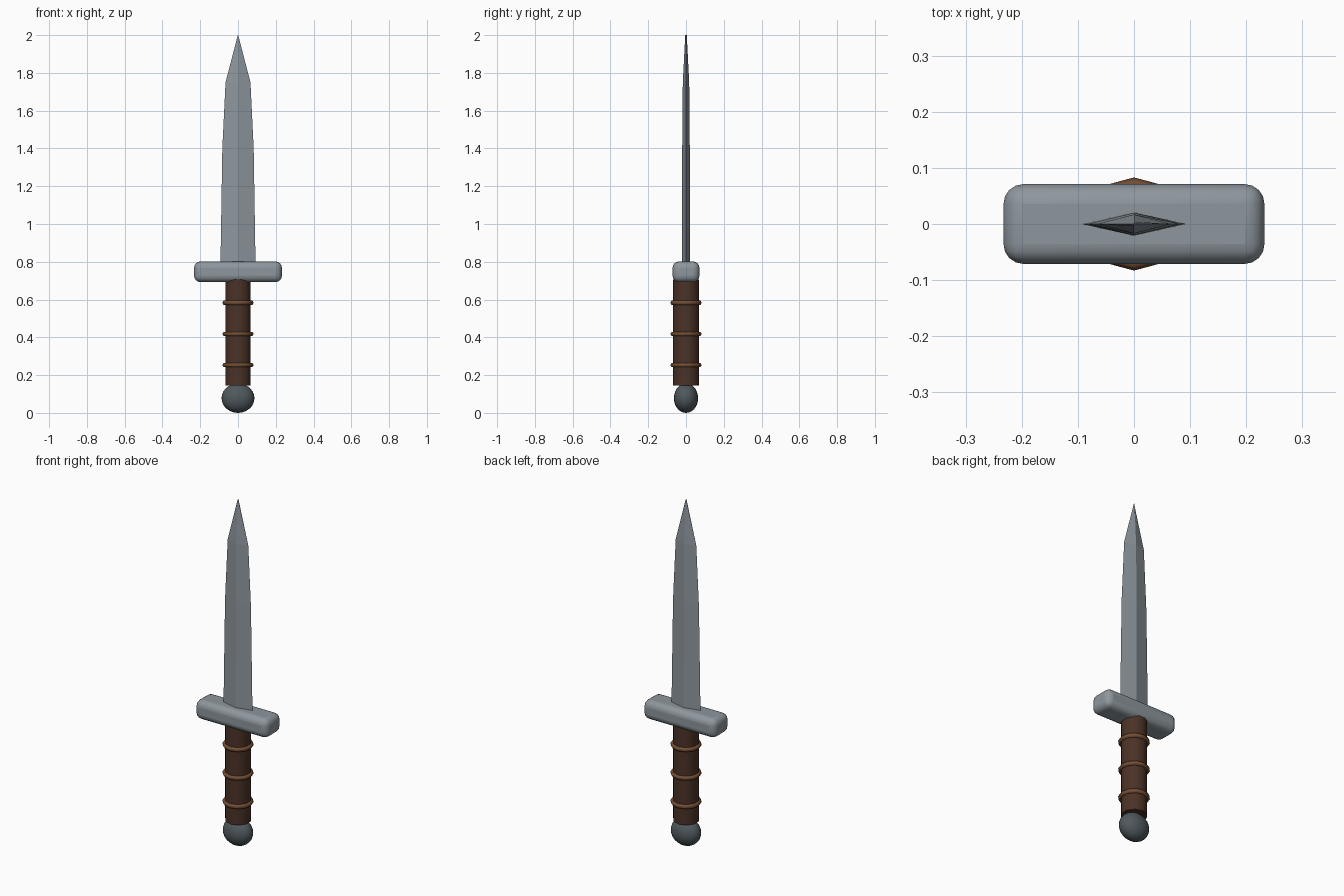
import bpy, bmesh
from math import radians

if "Cube" in bpy.data.objects:
    bpy.data.objects.remove(bpy.data.objects["Cube"])


def paint(obj, name, rgb):
    mat = bpy.data.materials.get(name) or bpy.data.materials.new(name)
    mat.diffuse_color = (*rgb, 1)
    mat.use_nodes = True
    mat.node_tree.nodes["Principled BSDF"].inputs["Base Color"].default_value = mat.diffuse_color
    obj.data.materials.append(mat)


def smooth(obj, angle=40):
    bpy.ops.object.select_all(action='DESELECT')
    obj.select_set(True)
    bpy.context.view_layer.objects.active = obj
    bpy.ops.object.shade_smooth_by_angle(angle=radians(angle))


STEEL, DARK = (0.27, 0.31, 0.34), (0.08, 0.10, 0.11)
LEATHER, CORD = (0.07, 0.032, 0.02), (0.17, 0.075, 0.035)

# Blade: diamond sections (height, half width, half thickness) lofted to the tip
sections = [(0.78, 0.093, 0.021), (1.40, 0.083, 0.020),
            (1.75, 0.066, 0.017), (2.00, 0.001, 0.004)]
bm = bmesh.new()
rings = [[bm.verts.new(p) for p in ((w, 0, z), (0, t, z), (-w, 0, z), (0, -t, z))]
         for z, w, t in sections]
for low, high in zip(rings, rings[1:]):
    for i in range(4):
        j = (i + 1) % 4
        bm.faces.new((low[i], low[j], high[j], high[i]))
bm.faces.new(rings[0][::-1])
bm.faces.new(rings[-1])
mesh = bpy.data.meshes.new("blade")
bm.to_mesh(mesh)
bm.free()
blade = bpy.data.objects.new("blade", mesh)
bpy.context.collection.objects.link(blade)
paint(blade, "steel", STEEL)

# Crossguard: rounded bar
bpy.ops.mesh.primitive_cube_add(size=1, location=(0, 0, 0.747))
guard = bpy.context.object
guard.name = "crossguard"
guard.scale = (0.465, 0.142, 0.11)
bpy.ops.object.transform_apply(location=False, rotation=False, scale=True)
bevel = guard.modifiers.new("rounding", 'BEVEL')
bevel.width = 0.035
bevel.segments = 4
smooth(guard)
paint(guard, "steel", STEEL)

# Grip: ten-sided handle
bpy.ops.mesh.primitive_cylinder_add(vertices=10, radius=0.07, depth=0.56,
                                    location=(0, 0, 0.425))
grip = bpy.context.object
grip.name = "grip"
smooth(grip)
paint(grip, "leather", LEATHER)

# Cord rings around the grip
for n, z in enumerate((0.253, 0.418, 0.583)):
    bpy.ops.mesh.primitive_torus_add(major_segments=12, minor_segments=6,
                                     major_radius=0.07, minor_radius=0.013,
                                     location=(0, 0, z))
    ring = bpy.context.object
    ring.name = f"grip_ring_{n + 1}"
    smooth(ring, 65)
    paint(ring, "cord", CORD)

# Pommel: flattened ball
bpy.ops.mesh.primitive_uv_sphere_add(segments=24, ring_count=14, radius=1,
                                     location=(0, 0, 0.078))
pommel = bpy.context.object
pommel.name = "pommel"
pommel.scale = (0.087, 0.064, 0.078)
smooth(pommel)
paint(pommel, "dark_steel", DARK)
